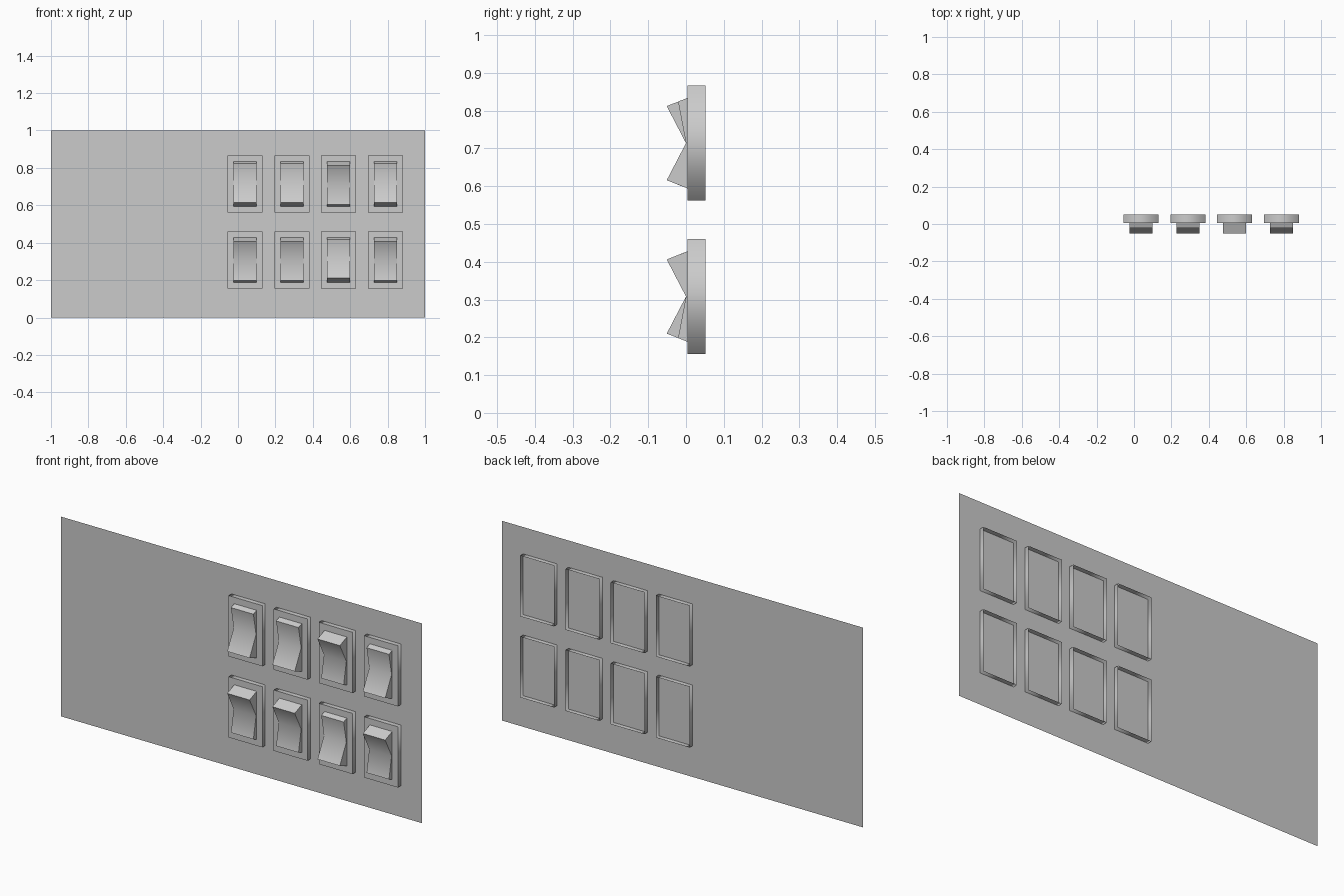
import bpy
import bmesh
from math import radians

default_cube = bpy.data.objects.get("Cube")
if default_cube:
    bpy.data.objects.remove(default_cube, do_unlink=True)

GREY = (0.6, 0.6, 0.6, 1)
plastic = bpy.data.materials.new("light grey plastic")
plastic.use_nodes = True
plastic.diffuse_color = GREY
plastic.node_tree.nodes["Principled BSDF"].inputs["Base Color"].default_value = GREY

PANEL_Y = 0.0275      # thin sheet crossing the middle of every housing
FRONT_Y = 0.0045      # housing front
BACK_Y = 0.051        # housing open back
COLUMNS = [0.038, 0.288, 0.538, 0.789]
# Row height, then which end of each rocker is pressed out (1 top, -1 bottom)
ROWS = {"upper": (0.714, [-1, -1, 1, -1]), "lower": (0.308, [1, 1, -1, 1])}


def finish(name, bm):
    """Turn a bmesh into a named object with the shared material."""
    mesh = bpy.data.meshes.new(name)
    bm.to_mesh(mesh)
    bm.free()
    mesh.materials.append(plastic)
    obj = bpy.data.objects.new(name, mesh)
    bpy.context.collection.objects.link(obj)
    return obj


def rectangle(bm, x, z, half_w, half_h, y):
    corners = [(-1, -1), (1, -1), (1, 1), (-1, 1)]
    return bm.faces.new([bm.verts.new((x + i * half_w, y, z + k * half_h))
                         for i, k in corners])


def extrude(bm, face, offset):
    made = bmesh.ops.extrude_face_region(bm, geom=[face])["geom"]
    moved = [g for g in made if isinstance(g, bmesh.types.BMVert)]
    bmesh.ops.translate(bm, verts=moved, vec=offset)
    return [g for g in made if isinstance(g, bmesh.types.BMFace)]


def housing(name, x, z):
    """Box with a flat front, softly shaded walls and an open back."""
    bm = bmesh.new()
    front = rectangle(bm, x, z, 0.0935, 0.152, FRONT_Y)
    back = extrude(bm, front, (0, BACK_Y - FRONT_Y, 0))
    bmesh.ops.delete(bm, geom=back, context="FACES_ONLY")
    if not any(all(abs(v.co.y - FRONT_Y) < 1e-5 for v in f.verts) for f in bm.faces):
        bm.faces.new([v for v in bm.verts if abs(v.co.y - FRONT_Y) < 1e-5])
    bmesh.ops.recalc_face_normals(bm, faces=bm.faces)
    for face in bm.faces:
        face.smooth = True
    for edge in bm.edges:
        edge.smooth = not all(abs(v.co.y - FRONT_Y) < 1e-5 for v in edge.verts)
    finish(name, bm)


def rocker(name, x, z, side):
    """Bent rocker: side profile extruded across its width."""
    profile = [(FRONT_Y, 0.12), (-0.051, 0.098), (0, 0),
               (-0.021, -0.11), (FRONT_Y, -0.12)]
    bm = bmesh.new()
    face = bm.faces.new([bm.verts.new((x - 0.062, y, z + side * h))
                         for y, h in profile])
    extrude(bm, face, (0.124, 0, 0))
    bmesh.ops.recalc_face_normals(bm, faces=bm.faces)
    obj = finish(name, bm)
    bpy.ops.object.select_all(action="DESELECT")
    obj.select_set(True)
    bpy.context.view_layer.objects.active = obj
    bpy.ops.object.shade_smooth_by_angle(angle=radians(50))


# Mounting panel
panel = bmesh.new()
rectangle(panel, 0, 0.5, 1, 0.5, PANEL_Y)
finish("panel", panel)

# Two rows of switches
for row, (height, sides) in ROWS.items():
    for number, (x, side) in enumerate(zip(COLUMNS, sides), 1):
        housing(f"{row}_housing_{number}", x, height)
        rocker(f"{row}_rocker_{number}", x, height, side)
